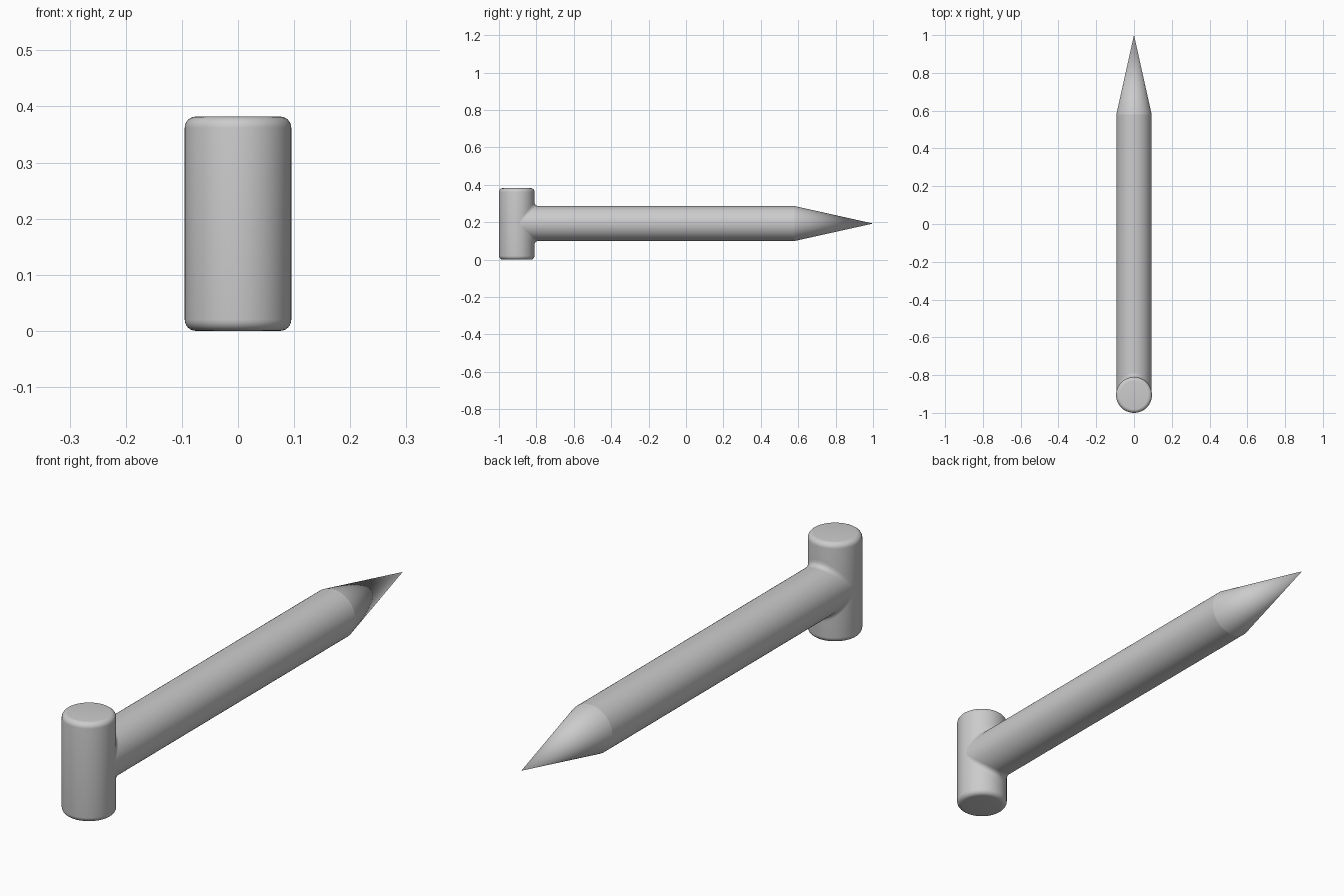
import bpy
import bmesh
from math import sin, cos, pi, sqrt, radians
from mathutils import Vector

if "Cube" in bpy.data.objects:
    bpy.data.objects.remove(bpy.data.objects["Cube"])

HEAD_R, HEAD_H, HEAD_Y = 0.095, 0.382, -0.905
SHAFT_R, SHAFT_END, TIP_Y = 0.0935, 0.58, 1.0
MID_Z = HEAD_H / 2 + 0.002
SIDES = 64

grey = bpy.data.materials.new("plain grey")
grey.use_nodes = True
colour = (0.6, 0.6, 0.6, 1)
grey.diffuse_color = colour
grey.node_tree.nodes["Principled BSDF"].inputs["Base Color"].default_value = colour


def make_surface(name, rows):
    """Skin closed rings of points; a one-point row is a pole."""
    bm = bmesh.new()
    rings = [[bm.verts.new(p) for p in row] for row in rows]
    for a, b in zip(rings, rings[1:]):
        for i in range(SIDES):
            j = (i + 1) % SIDES
            if len(b) == 1:
                bm.faces.new((a[i], a[j], b[0]))
            else:
                bm.faces.new((a[i], a[j], b[j], b[i]))
    for ring in (rings[0], rings[-1]):
        if len(ring) > 1 and name != "joint_fillet":
            bm.faces.new(ring)
    bmesh.ops.recalc_face_normals(bm, faces=bm.faces)
    mesh = bpy.data.meshes.new(name)
    bm.to_mesh(mesh)
    bm.free()
    mesh.materials.append(grey)
    obj = bpy.data.objects.new(name, mesh)
    bpy.context.collection.objects.link(obj)
    bpy.ops.object.select_all(action="DESELECT")
    obj.select_set(True)
    bpy.context.view_layer.objects.active = obj
    bpy.ops.object.shade_smooth_by_angle(angle=radians(30))
    return obj


angles = [2 * pi * i / SIDES for i in range(SIDES)]


def upright_ring(r, z):
    return [(r * cos(t), HEAD_Y + r * sin(t), z) for t in angles]


def shaft_ring(y):
    return [(SHAFT_R * sin(t), y, MID_Z + SHAFT_R * cos(t)) for t in angles]


# Upright head with rounded rims
ROUND = 0.02
quarter = [pi / 2 * k / 6 for k in range(7)]
profile = [(HEAD_R - ROUND + ROUND * sin(a), ROUND - ROUND * cos(a)) for a in quarter]
profile += [(r, HEAD_H - z) for r, z in reversed(profile)]
make_surface("head", [upright_ring(r, z) for r, z in profile])

# Long round shaft and its pointed end
make_surface("shaft", [shaft_ring(HEAD_Y), shaft_ring(SHAFT_END)])
make_surface("pointed_tip", [shaft_ring(SHAFT_END), [(0, TIP_Y, MID_Z)]])

# Soft fillet where the shaft meets the head, fading out at the sides
rows = []
for k in range(7):
    u = k / 6
    row = []
    for t in angles:
        x = SHAFT_R * sin(t)
        seam = Vector((x, HEAD_Y + sqrt(HEAD_R ** 2 - x ** 2), MID_Z + SHAFT_R * cos(t)))
        on_shaft = seam + Vector((0, 0.022 * abs(cos(t)), 0))
        on_head = seam + Vector((0, 0, 0.022 * cos(t)))
        row.append(on_shaft * (1 - u) ** 2 + seam * 2 * u * (1 - u) + on_head * u ** 2)
    rows.append(row)
make_surface("joint_fillet", rows)
